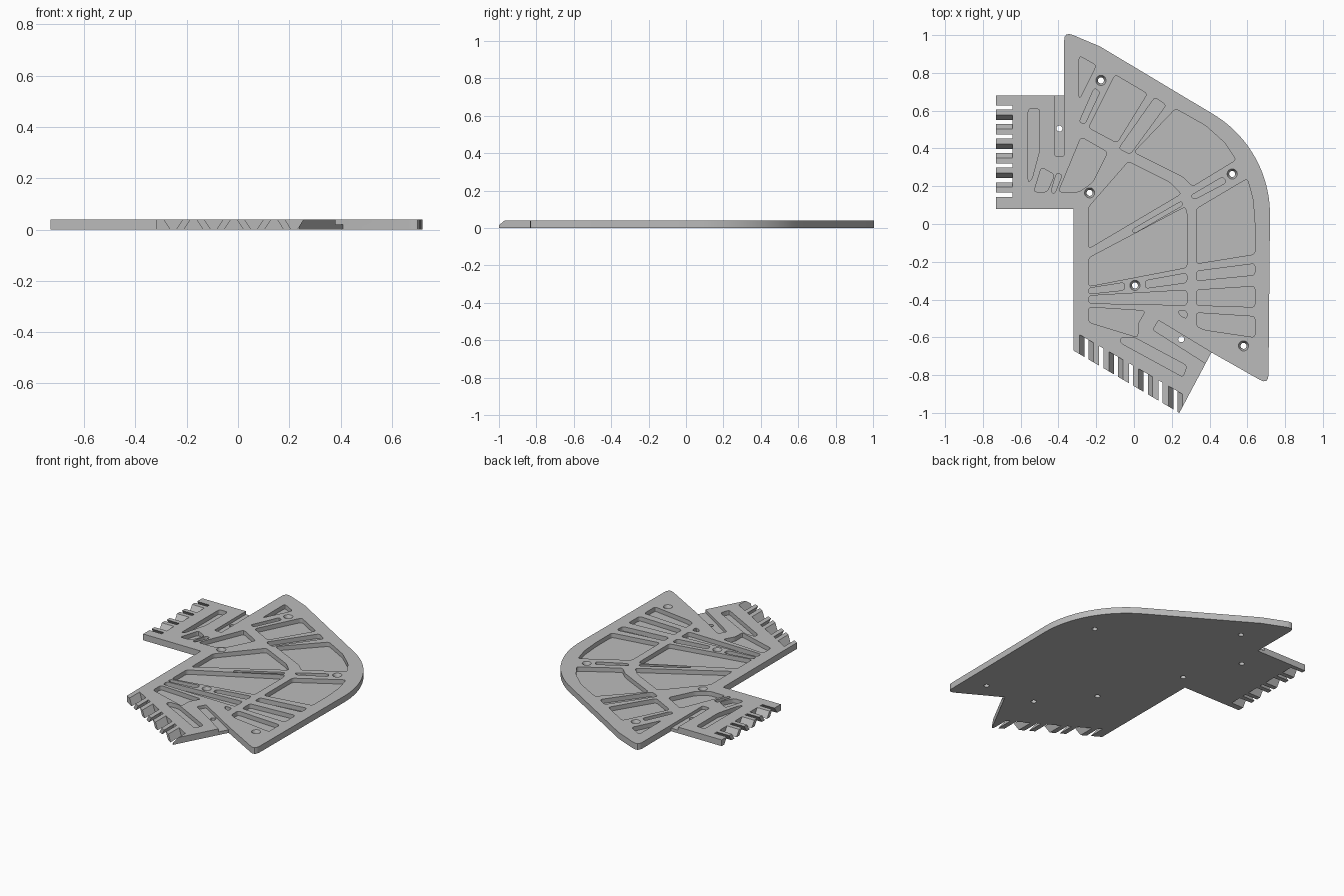
import bpy, bmesh, math
from mathutils import Vector

THICK = 0.04
POCKET_FLOOR = 0.012
SLOT_FLOOR = 0.02
ABOVE, BELOW = THICK + 0.01, -0.01

if "Cube" in bpy.data.objects:
    bpy.data.objects.remove(bpy.data.objects["Cube"], do_unlink=True)

grey = bpy.data.materials.new("plain grey")
grey.use_nodes = True
grey.diffuse_color = (0.5, 0.5, 0.5, 1)
grey.node_tree.nodes["Principled BSDF"].inputs["Base Color"].default_value = grey.diffuse_color


def units(points):
    """Plan points are written in hundredths of a unit."""
    return [Vector((x, y)) / 100 for x, y in points]


def rounded(points, radius, steps=4):
    """Replace every corner of a closed plan with a short curve."""
    result = []
    for i, corner in enumerate(points):
        to_prev, to_next = points[i - 1] - corner, points[(i + 1) % len(points)] - corner
        a = corner + to_prev.normalized() * min(radius, to_prev.length * 0.4)
        b = corner + to_next.normalized() * min(radius, to_next.length * 0.4)
        for s in range(steps + 1):
            t = s / steps
            result.append(a * (1 - t) ** 2 + corner * 2 * t * (1 - t) + b * t ** 2)
    return result


def arc(center, radius, start, end, steps):
    cx, cy = center
    angles = [math.radians(start + (end - start) * i / steps) for i in range(steps + 1)]
    return [Vector((cx + radius * math.cos(a), cy + radius * math.sin(a))) for a in angles]


def loft(bm, layers):
    """Closed solid through plans of equal point count, given as (plan, height)."""
    rings = [[bm.verts.new((p.x, p.y, z)) for p in plan] for plan, z in layers]
    faces = [bm.faces.new(rings[0]), bm.faces.new(rings[-1])]
    for low, high in zip(rings, rings[1:]):
        for i in range(len(low)):
            faces.append(bm.faces.new((low[i - 1], low[i], high[i], high[i - 1])))
    bmesh.ops.recalc_face_normals(bm, faces=faces)


def make_object(name, solids):
    bm = bmesh.new()
    for layers in solids:
        loft(bm, layers)
    mesh = bpy.data.meshes.new(name)
    bm.to_mesh(mesh)
    bm.free()
    mesh.materials.append(grey)
    obj = bpy.data.objects.new(name, mesh)
    bpy.context.collection.objects.link(obj)
    return obj


def cut(target, name, solids):
    cutter = make_object(name, solids)
    cutter.hide_render = True
    modifier = target.modifiers.new(name, 'BOOLEAN')
    modifier.operation = 'DIFFERENCE'
    modifier.solver = 'EXACT'
    modifier.object = cutter
    bpy.context.view_layer.objects.active = target
    bpy.ops.object.modifier_apply(modifier=name)
    bpy.data.objects.remove(cutter, do_unlink=True)


# Plate outline: large bend on the outside, two joining tabs on the inside
bend = arc((0.10, 0.05), 0.62, 60, 0, 20)
far_tip = rounded(units([(72, -60), (71, -85), (50, -73)]), 0.05)[5:10]
near_tip = rounded(units([(-37, 80), (-37, 102), (-18, 94)]), 0.05)[5:10]
tabs = units([(41, -68), (24, -100), (-32, -67), (-32, 8), (-73, 8), (-73, 68), (-37, 68)])
outline = bend + far_tip + tabs + near_tip + units([(-18, 94)])
plate = make_object("curved_plate", [[(outline, 0), (outline, THICK)]])

# Pockets along the outside of the bend
outer_pockets = [
    [(-29, 89), (-20, 84), (-29, 66)],
    [(-21, 72), (-18, 70), (-26, 53), (-29, 54)],
    [(-10, 79), (7, 69), (-9, 43), (-24, 51)],
    [(11, 67), (17, 63), (-2, 37), (-8, 40)],
    [(22, 61), (38, 52), (48, 43), (54, 34), (31, 20), (26, 25), (0, 38)],
    [(30, 15), (47, 25), (49, 22), (32, 13)],
    [(33, 8), (60, 24), (63, 13), (64, 0), (64, -16), (33, -21)],
    [(33, -25), (64, -21), (64, -27), (33, -30)],
    [(33, -35), (64, -33), (64, -44), (33, -43)],
    [(33, -47), (64, -49), (64, -60), (37, -56), (33, -54)],
]

# Pockets fanning out from the inside corner
inner_pockets = [
    [(-24, 9), (-3, 33), (19, 22), (25, 16), (-24, -13)],
    [(-1, -3), (25, 12), (26, 10), (0, -5)],
    [(-24, -18), (27, 9), (28, 6), (28, -23), (-24, -33)],
    [(-24, -34), (-5, -31), (-5, -35), (-24, -37)],
    [(6, -30), (28, -26), (28, -31), (6, -34)],
    [(-24, -38), (28, -35), (28, -43), (-24, -42)],
    [(-24, -44), (6, -46), (2, -53), (2, -60), (-24, -52)],
    [(23, -46), (28, -46), (28, -50), (25, -49)],
]

# Pockets in and near the two joining tabs
tab_pockets = [
    [(-7, -60), (0, -60), (28, -75), (26, -81), (-7, -63)],
    [(-56, 61), (-50, 61), (-50, 39), (-54, 24), (-56, 22)],
    [(-49, 30), (-42, 26), (-46, 17), (-53, 17)],
    [(-41, 27), (-38, 26), (-42, 16), (-44, 17)],
    [(-28, 46), (-14, 38), (-22, 22), (-29, 17), (-40, 17)],
]

plans = [rounded(units(p), 0.018) for p in outer_pockets + inner_pockets + tab_pockets]
cut(plate, "pockets", [[(p, POCKET_FLOOR), (p, ABOVE)] for p in plans])

# Half-depth slots that run along the tabs and out through their edges
slots = [
    [(-42, 36), (-37, 36), (-37, 72), (-42, 72)],
    [(13, -51), (46, -71), (43, -77), (10, -56)],
]
slot_plans = [rounded(units(p), 0.01) for p in slots]
cut(plate, "tab_slots", [[(p, SLOT_FLOOR), (p, ABOVE)] for p in slot_plans])

# Screw holes: countersunk in the plate, plain inside the slots
holes = []
for center in units([(-17.5, 76), (-23.5, 16.5), (52, 26.5), (0.5, -32.5), (58, -64.5)]):
    shaft = arc(center, 0.016, 0, 345, 23)
    sink = arc(center, 0.027, 0, 345, 23)
    holes.append([(shaft, BELOW), (shaft, THICK / 2), (sink, THICK), (sink, ABOVE)])
for center in units([(-39.5, 50.5), (25, -61)]):
    shaft = arc(center, 0.016, 0, 345, 23)
    holes.append([(shaft, BELOW), (shaft, ABOVE)])
cut(plate, "screw_holes", holes)

# Slanted comb gaps: alternately wide at the top and wide at the bottom
NARROW, WIDE, PITCH = 0.011, 0.037, 0.077


def left_gap(y, half):
    return [Vector(p) for p in ((-0.76, y - half), (-0.643, y - half),
                                (-0.643, y + half), (-0.76, y + half))]


def lower_gap(x, half):
    slope = -math.tan(math.radians(30))
    inner = lambda px: -0.585 + slope * (px + 0.29)
    a, b = x - half, x + half
    return [Vector(p) for p in ((a, inner(a) - 0.15), (b, inner(b) - 0.15),
                                (b, inner(b)), (a, inner(a)))]


gaps = []
for i in range(7):
    first, second = (WIDE, NARROW) if i % 2 == 0 else (NARROW, WIDE)
    y, x = 0.617 - PITCH * i, -0.252 + 0.0785 * i
    # Straight extensions above and below keep the slant within the plate
    for gap, at, low, high in ((left_gap, y, first, second), (lower_gap, x, second, first)):
        bottom, top = gap(at, low), gap(at, high)
        gaps.append([(bottom, BELOW), (bottom, 0), (top, THICK), (top, ABOVE)])
cut(plate, "comb_gaps", gaps)

# Smooth the curved walls, keep the machined edges crisp
bpy.ops.object.select_all(action='DESELECT')
plate.select_set(True)
bpy.context.view_layer.objects.active = plate
bpy.ops.object.shade_smooth_by_angle(angle=math.radians(30))
